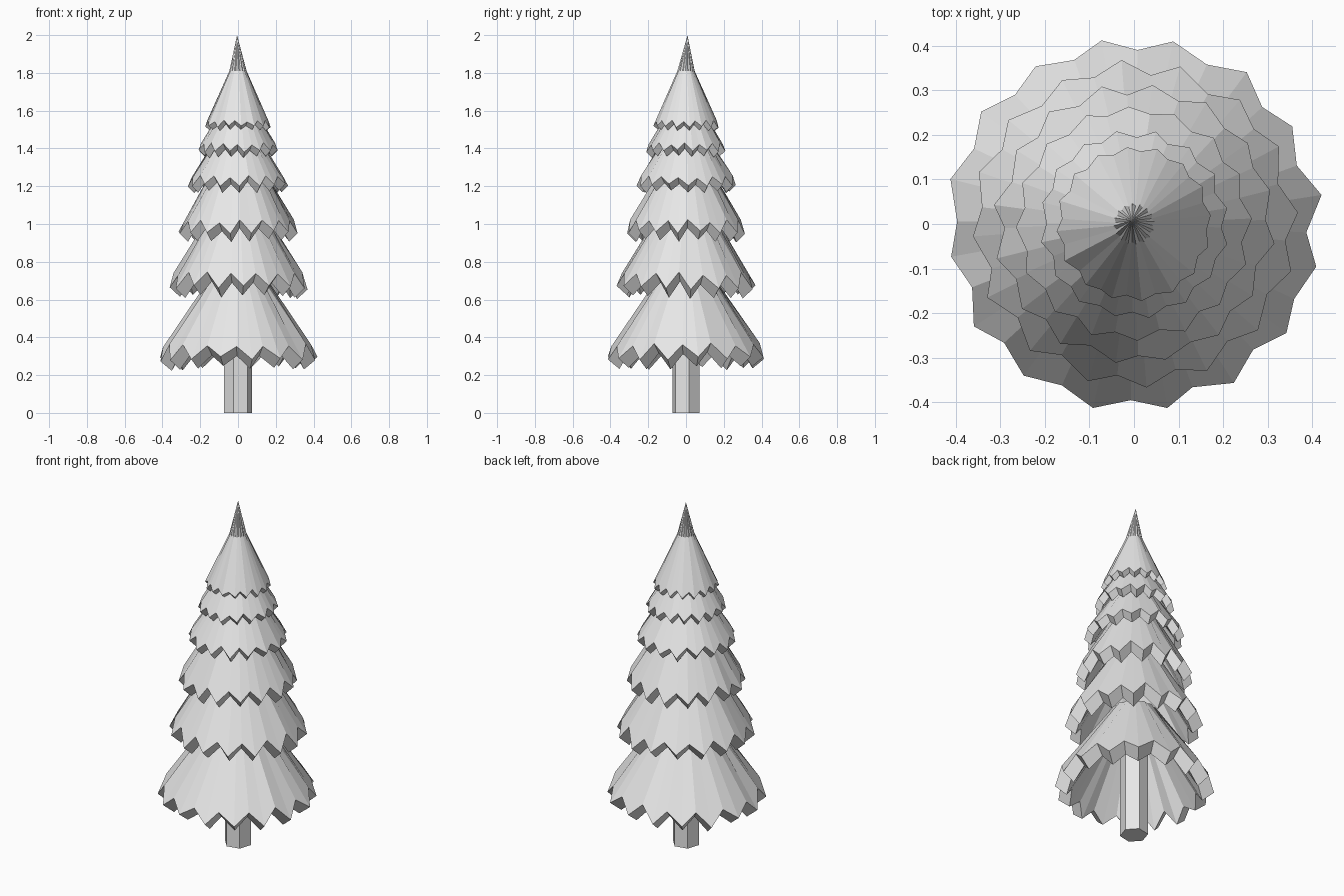
import bpy, bmesh, math, random
from mathutils import Vector

random.seed(4)
cube = bpy.data.objects.get("Cube")
if cube:
    bpy.data.objects.remove(cube)

grey = bpy.data.materials.new("light grey")
grey.use_nodes = True
grey.diffuse_color = (0.8, 0.8, 0.8, 1)
grey.node_tree.nodes["Principled BSDF"].inputs["Base Color"].default_value = (0.8, 0.8, 0.8, 1)

TIPS = 16  # branch tips per tier


def finish(name, bm):
    bmesh.ops.recalc_face_normals(bm, faces=bm.faces)
    mesh = bpy.data.meshes.new(name)
    bm.to_mesh(mesh)
    bm.free()
    mesh.materials.append(grey)
    obj = bpy.data.objects.new(name, mesh)
    bpy.context.collection.objects.link(obj)
    return obj


def bridge(bm, a, b):
    n = len(a)
    for i in range(n):
        j = (i + 1) % n
        bm.faces.new((a[i], a[j], b[j], b[i]))


def tier(name, rim, lip, top, notch, turn, apex=None):
    """Pleated skirt: rim = outer tips, lip = inner tips, top = upper end,
    notch = how far the valleys rise above the tips."""
    bm = bmesh.new()
    count = TIPS * 2
    angles = [math.radians(turn) + math.tau * i / count + random.uniform(-.02, .02)
              for i in range(count)]
    drop = [random.uniform(-.18, .18) * notch for _ in angles]
    swell = [random.uniform(-.012, .012) for _ in angles]

    def ring(r, z, rise, shrink, wobble=1):
        verts = []
        for i, a in enumerate(angles):
            valley = i % 2
            rr = r * (1 - shrink * valley + swell[i] * wobble)
            zz = z + rise * valley + drop[i] * wobble
            verts.append(bm.verts.new((rr * math.cos(a), rr * math.sin(a), zz)))
        return verts

    outer = ring(*rim, notch, .07)
    inner = ring(*lip, notch, .07)
    upper = ring(*top, 0, .1, 0)
    bridge(bm, inner, outer)
    bridge(bm, outer, upper)
    if apex:
        # Spire: pleats meet at the tip, inside closes lower down
        tip = bm.verts.new(apex)
        under = bm.verts.new((0, 0, top[1] - .05))
        for i in range(count):
            j = (i + 1) % count
            bm.faces.new((upper[i], upper[j], tip))
            bm.faces.new((inner[j], inner[i], under))
    else:
        core = ring(top[0] * .65, top[1] - .04, 0, .05, 0)
        bridge(bm, upper, core)
        bridge(bm, core, inner)
    return finish(name, bm)


# Six tiers of foliage, bottom to top
tier("foliage_tier_1", (.422, .285), (.36, .235), (.12, .76), .075, 9.4)
tier("foliage_tier_2", (.365, .665), (.31, .615), (.13, 1.08), .07, 5)
tier("foliage_tier_3", (.315, .955), (.27, .91), (.13, 1.30), .06, 14)
tier("foliage_tier_4", (.265, 1.205), (.23, 1.17), (.10, 1.48), .045, 2)
tier("foliage_tier_5", (.212, 1.385), (.18, 1.355), (.08, 1.62), .04, 10)
tier("foliage_spire", (.175, 1.515), (.15, 1.495), (.046, 1.81), .03, 6, (-.005, .008, 2))

# Six-sided trunk
bm = bmesh.new()
sides = [math.radians(12 + 60 * k) for k in range(6)]
low, high = [[bm.verts.new(Vector((.075 * math.cos(a), .075 * math.sin(a), z))) for a in sides]
             for z in (0, .74)]
bridge(bm, low, high)
bm.faces.new(low)
bm.faces.new(high)
finish("trunk", bm)
